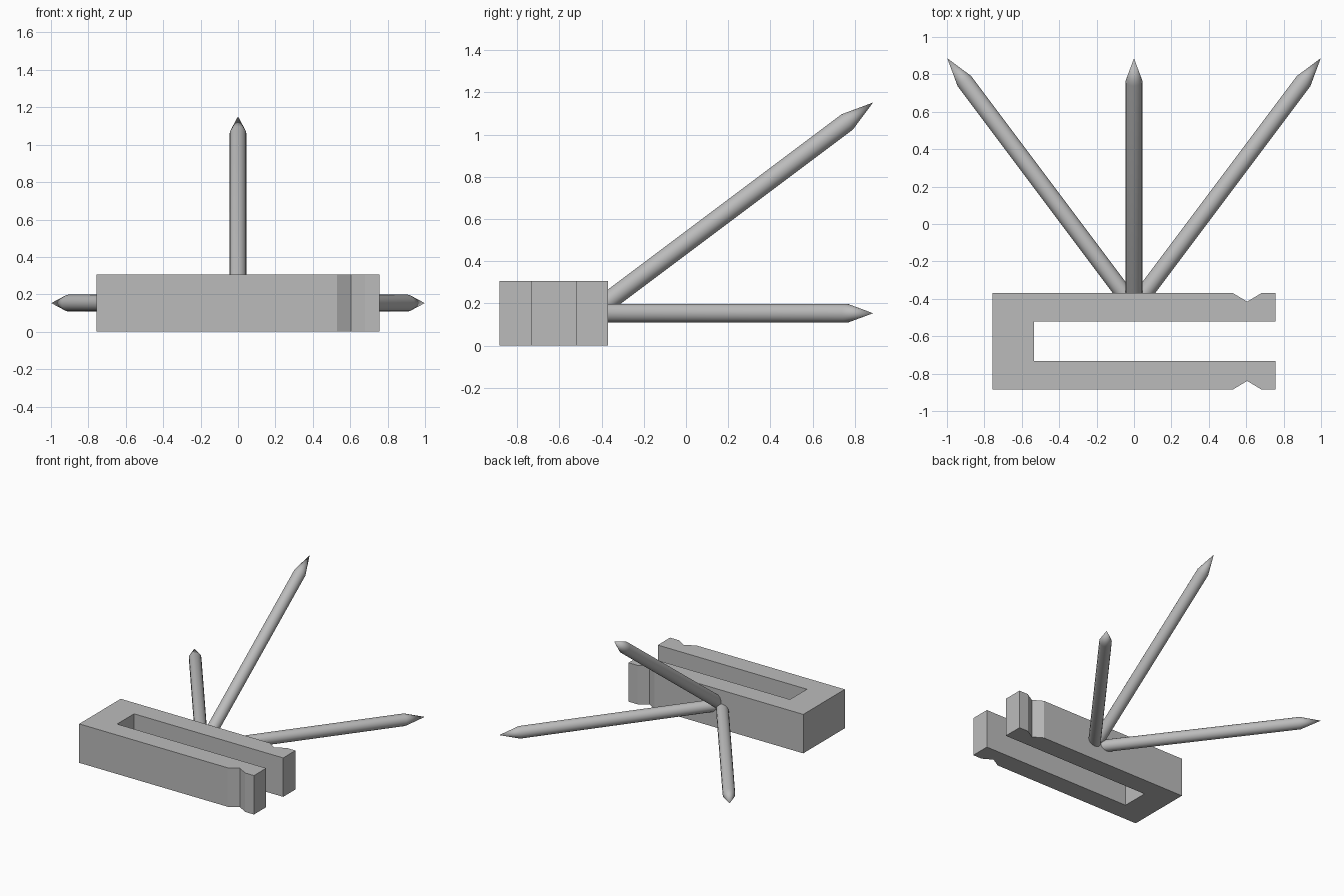
import bpy
import bmesh
from mathutils import Vector

cube = bpy.data.objects.get("Cube")
if cube:
    bpy.data.objects.remove(cube, do_unlink=True)

# Plain grey metal
GREY = (0.5, 0.5, 0.5, 1.0)
metal = bpy.data.materials.new("grey metal")
metal.use_nodes = True
metal.diffuse_color = GREY
metal.node_tree.nodes["Principled BSDF"].inputs["Base Color"].default_value = GREY


def make_object(name, bm):
    bmesh.ops.recalc_face_normals(bm, faces=bm.faces)
    mesh = bpy.data.meshes.new(name)
    bm.to_mesh(mesh)
    bm.free()
    mesh.materials.append(metal)
    obj = bpy.data.objects.new(name, mesh)
    bpy.context.collection.objects.link(obj)
    return obj


# Forked clip: half outline mirrored about its long axis, then extruded up
HEIGHT, MID_Y, END_X = 0.305, -0.627, 0.757
half = [(-END_X, 0.257), (0.53, 0.257), (0.605, 0.212), (0.68, 0.257),
        (END_X, 0.257), (END_X, 0.105), (-0.535, 0.105)]
outline = half + [(x, -y) for x, y in reversed(half)]

bm = bmesh.new()
base = bm.faces.new([bm.verts.new((x, MID_Y + y, 0)) for x, y in outline])
top = bmesh.ops.extrude_face_region(bm, geom=[base])["geom"]
bmesh.ops.translate(bm, vec=(0, 0, HEIGHT),
                    verts=[g for g in top if isinstance(g, bmesh.types.BMVert)])
make_object("forked_clip", bm)

# Three pointed spikes spreading from one point inside the back arm
ROOT = Vector((0, -0.445, 0.153))
RADIUS, LENGTH, TIP, SIDES = 0.045, 1.664, 0.152, 16


def spike(name, direction):
    bm = bmesh.new()
    shaft = LENGTH - TIP
    bmesh.ops.create_cone(bm, cap_ends=True, segments=SIDES, radius1=RADIUS,
                          radius2=RADIUS, depth=shaft)
    bmesh.ops.translate(bm, verts=bm.verts, vec=(0, 0, shaft / 2))
    # Poke the far cap and pull its centre out to a point
    cap = max(bm.faces, key=lambda f: f.calc_center_median().z)
    point = bmesh.ops.poke(bm, faces=[cap])["verts"][0]
    point.co.z = LENGTH
    obj = make_object(name, bm)
    obj.rotation_mode = 'QUATERNION'
    obj.rotation_quaternion = Vector(direction).to_track_quat('Z', 'Y')
    obj.location = ROOT
    bpy.ops.object.select_all(action='DESELECT')
    obj.select_set(True)
    bpy.context.view_layer.objects.active = obj
    bpy.ops.object.shade_smooth_by_angle(angle=0.6)


spike("left_spike", (3, 4, 0))
spike("right_spike", (-3, 4, 0))
spike("upper_spike", (0, 4, 3))
